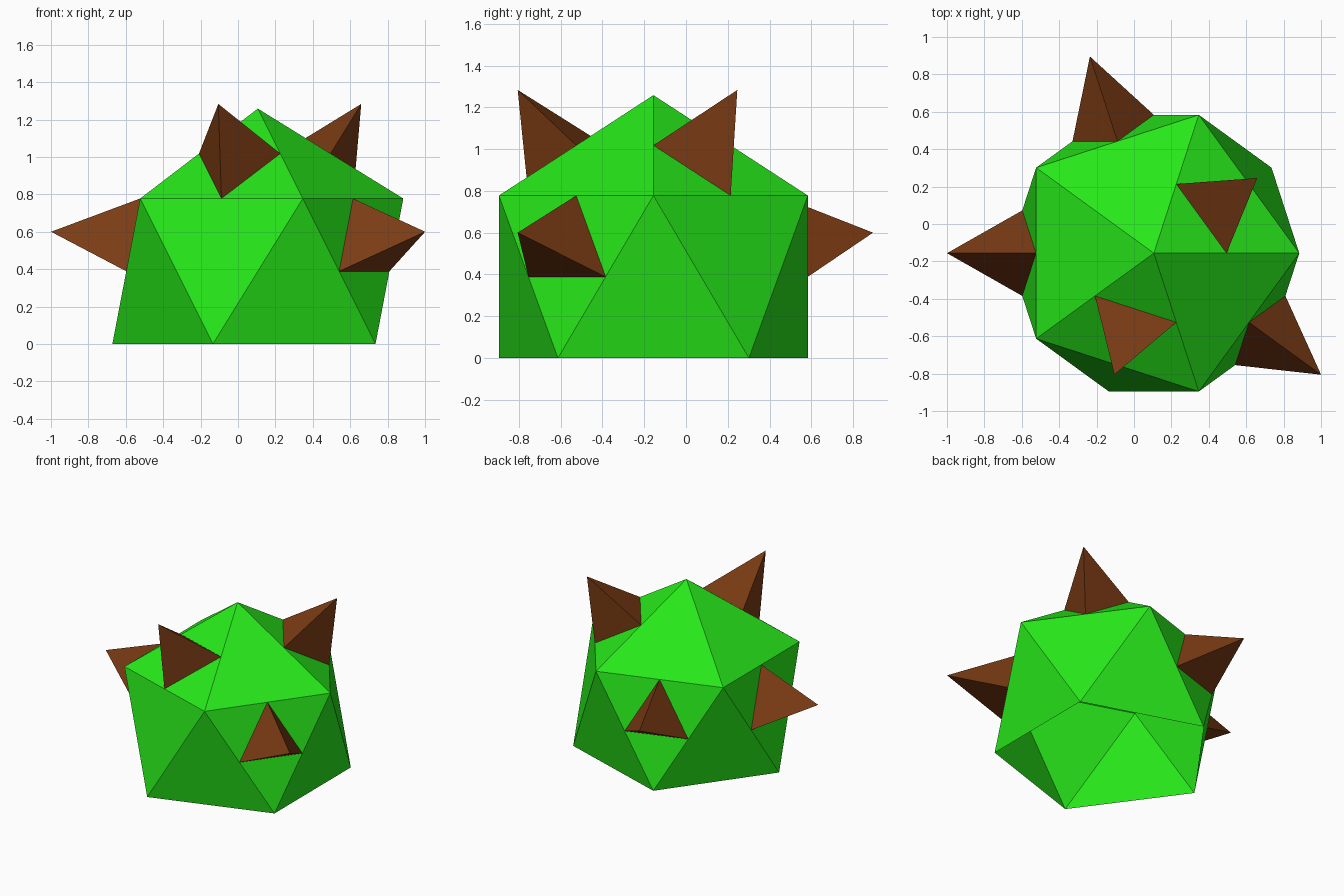
import bpy, bmesh
from math import sin, cos, radians, sqrt
from mathutils import Vector

if "Cube" in bpy.data.objects:
    bpy.data.objects.remove(bpy.data.objects["Cube"])

R = 0.8695                                   # icosahedron circumradius
RING, H = R * 2 / sqrt(5), R / sqrt(5)       # ring radius, ring half height
CENTRE = Vector((0.106, -0.156, H))


def material(name, color):
    m = bpy.data.materials.new(name)
    m.diffuse_color = color
    m.use_nodes = True
    m.node_tree.nodes["Principled BSDF"].inputs["Base Color"].default_value = m.diffuse_color
    return m


def build(name, verts, faces, mat):
    me = bpy.data.meshes.new(name)
    me.from_pydata(verts, [], faces)
    me.materials.append(mat)
    ob = bpy.data.objects.new(name, me)
    bpy.context.collection.objects.link(ob)
    return ob


def ring(start, z):
    return [CENTRE + Vector((RING * cos(radians(start + 72 * i)),
                             RING * sin(radians(start + 72 * i)), z)) for i in range(5)]


green = material("leaf_green", (0.02, 0.8, 0.01, 1))
brown = material("thorn_brown", (0.2, 0.045, 0.007, 1))

# Body: icosahedron shell with the bottom cap left open
verts = [CENTRE + Vector((0, 0, R))] + ring(0, H) + ring(36, -H)
faces = []
for i in range(5):
    j = (i + 1) % 5
    faces += [(0, 1 + i, 1 + j),            # cap
              (1 + i, 6 + i, 1 + j),        # side pointing down
              (6 + i, 6 + j, 1 + j)]        # side pointing up
build("body", verts, faces, green)

# Thorns: pyramids on the edge midpoints of five faces
thorns = {"upper_right": (0, 1, 2), "upper_front": (0, 4, 5), "back": (2, 7, 3),
          "left": (3, 8, 4), "front_right": (5, 10, 1)}
for name, face in thorns.items():
    a, b, c = (verts[k] for k in face)
    mid = (a + b + c) / 3
    tip = mid + (mid - CENTRE).normalized() * R * 0.5
    build("thorn_" + name, [(a + b) / 2, (b + c) / 2, (c + a) / 2, tip],
          [(0, 1, 3), (1, 2, 3), (2, 0, 3)], brown)
